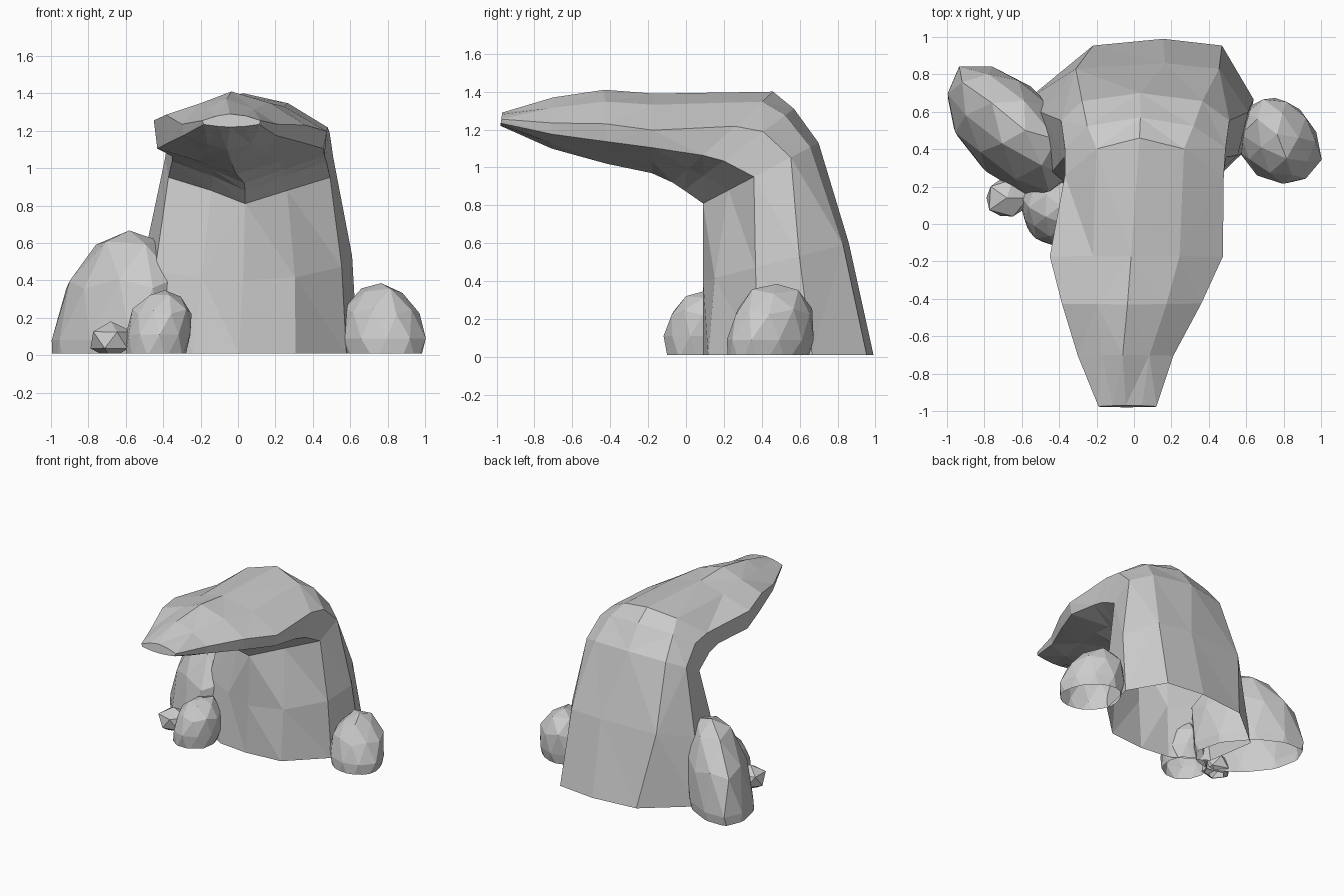
import bpy, bmesh, random
from mathutils import Vector

if "Cube" in bpy.data.objects:
    bpy.data.objects.remove(bpy.data.objects["Cube"])

random.seed(4)


def finish(bm, name):
    bmesh.ops.triangulate(bm, faces=bm.faces[:])
    bmesh.ops.recalc_face_normals(bm, faces=bm.faces[:])
    mesh = bpy.data.meshes.new(name)
    bm.to_mesh(mesh)
    bm.free()
    obj = bpy.data.objects.new(name, mesh)
    bpy.context.collection.objects.link(obj)
    return obj


# Overhanging rock: rings swept up the wall and out along the ledge, open underneath.
# inner (y, z), outer (y, z), left x, right x, depth of front-mid / corner / side / shoulder
rings = [
    ((0.09, 0.01), (0.99, 0.01), -0.57, 0.64, (0.03, 0.32, 0.64, 0.96)),
    ((0.09, 0.40), (0.86, 0.60), -0.50, 0.61, (0.08, 0.36, 0.66, 0.96)),
    ((0.09, 0.81), (0.70, 1.13), -0.39, 0.51, (0.22, 0.44, 0.76, 0.93)),
    ((-0.01, 0.88), (0.57, 1.31), -0.37, 0.49, (0.18, 0.36, 0.72, 0.92)),
    ((-0.07, 0.92), (0.46, 1.40), -0.37, 0.48, (0.15, 0.30, 0.62, 0.89)),
    ((-0.18, 0.97), (-0.17, 1.39), -0.45, 0.475, (0.15, 0.32, 0.54, 0.86)),
    ((-0.42, 1.02), (-0.43, 1.41), -0.385, 0.36, (0.15, 0.30, 0.54, 0.84)),
    ((-0.71, 1.10), (-0.70, 1.37), -0.30, 0.21, (0.10, 0.28, 0.50, 0.80)),
    ((-0.98, 1.22), (-0.97, 1.29), -0.19, 0.12, (0.05, 0.20, 0.50, 0.85)),
]
shoulder_right = (0.72, 0.72, 0.68, 0.6, 0.5, 0.5, 0.5, 0.5, 0.5)
shoulder_left = (0.42, 0.66, 0.75, 0.72, 0.6, 0.5, 0.5, 0.5, 0.5)
bm = bmesh.new()
loops = []
for k, (inner, outer, xl, xr, depth) in enumerate(rings):
    mid, half = (xl + xr) / 2, (xr - xl) / 2
    corner = 0.9 if k < 2 else 0.96
    left_depth = list(depth)
    if k < 2:
        left_depth[1] *= 0.65      # left front corner of the wall stands forward
    if 4 < k < 7:
        left_depth[2] += 0.14      # left rim of the ledge rides higher
    right = list(zip((0.45, corner, 1.0, shoulder_right[k]), depth))
    left = list(zip((-0.45, -corner, -1.0, -shoulder_left[k]), left_depth))[::-1]
    back = 0.2 if k < 2 else -0.06
    loop = []
    for u, t in [(-0.05, 0)] + right + [(back, 1)] + left:
        y, z = (a + (b - a) * t for a, b in zip(inner, outer))
        loop.append(bm.verts.new((mid + half * u, y, z)))
    loops.append(loop)
for a, b in zip(loops, loops[1:]):
    for i in range(len(a)):
        j = (i + 1) % len(a)
        bm.faces.new((a[i], a[j], b[j], b[i]))
bm.faces.new(loops[-1])
finish(bm, "overhanging_rock")


# Boulders: faceted balls, sheared towards their peak and cut open at the ground
def boulder(name, center, radii, lean=(0, 0), skew=0, detail=2, rough=0.05):
    bm = bmesh.new()
    bmesh.ops.create_icosphere(bm, subdivisions=detail, radius=1)
    for v in bm.verts:
        p = v.co * (1 + random.uniform(-rough, rough))
        v.co = Vector((center[0] + p.x * radii[0] + lean[0] * p.z - skew * p.y,
                       center[1] + p.y * radii[1] + lean[1] * p.z - skew * p.x,
                       center[2] + p.z * radii[2]))
    bmesh.ops.bisect_plane(
        bm, geom=bm.verts[:] + bm.edges[:] + bm.faces[:],
        plane_co=(0, 0, 0.01), plane_no=(0, 0, -1), clear_outer=True)
    return finish(bm, name)


boulder("large_left_boulder", (-0.67, 0.51, 0.08), (0.325, 0.345, 0.60), (0.09, -0.01), 0.09)
boulder("right_boulder", (0.775, 0.44, 0.09), (0.225, 0.235, 0.30), (-0.01, 0.04), 0.02)
boulder("front_boulder", (-0.42, 0.08, 0.11), (0.18, 0.195, 0.25), (0.03, 0.02))
boulder("small_front_boulder", (-0.68, 0.14, 0.08), (0.125, 0.12, 0.10), detail=1)
